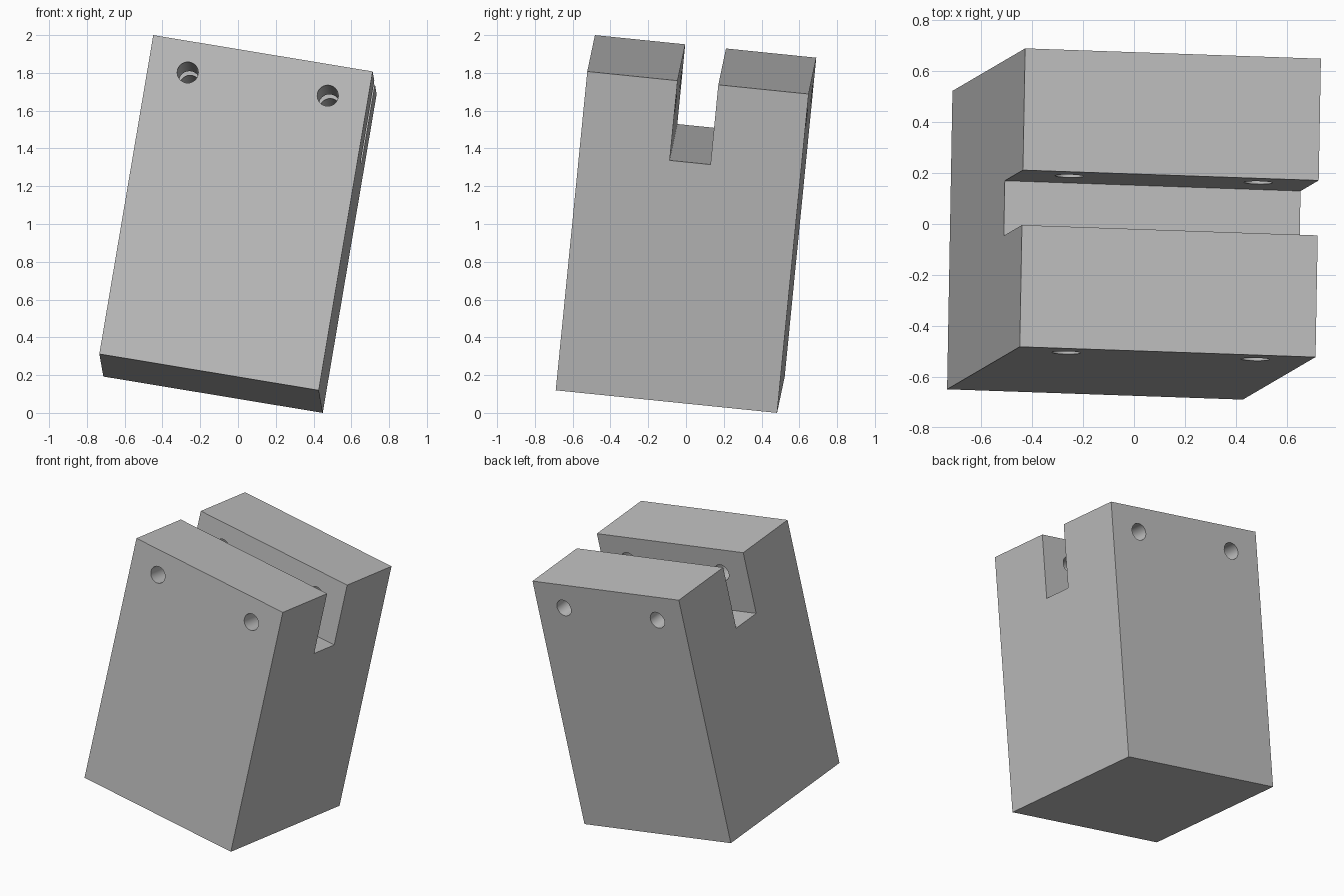
import bpy
import bmesh
from math import radians
from mathutils import Matrix

WIDTH, HEIGHT = 1.178, 1.72
SLOT_WIDTH, SLOT_DEPTH = 0.217, 0.43
HOLE_RADIUS, HOLE_X, HOLE_DROP = 0.056, 0.376, 0.166

if "Cube" in bpy.data.objects:
    bpy.data.objects.remove(bpy.data.objects["Cube"])

grey = bpy.data.materials.new("plain grey")
grey.use_nodes = True
colour = (0.52, 0.52, 0.52, 1)
grey.diffuse_color = colour
grey.node_tree.nodes["Principled BSDF"].inputs["Base Color"].default_value = colour


def make_object(name, bm):
    bmesh.ops.recalc_face_normals(bm, faces=bm.faces)
    mesh = bpy.data.meshes.new(name)
    bm.to_mesh(mesh)
    bm.free()
    mesh.materials.append(grey)
    obj = bpy.data.objects.new(name, mesh)
    bpy.context.collection.objects.link(obj)
    return obj


# Block with a slot across its top: a U profile swept along x
half, top, slot = WIDTH / 2, HEIGHT / 2, SLOT_WIDTH / 2
right_half = [(slot, top - SLOT_DEPTH), (slot, top), (half, top), (half, -top)]
profile = right_half + [(-y, z) for y, z in reversed(right_half)]
bm = bmesh.new()
face = bm.faces.new([bm.verts.new((-half, y, z)) for y, z in profile])
swept = bmesh.ops.extrude_face_region(bm, geom=[face])["geom"]
bmesh.ops.translate(bm, vec=(WIDTH, 0, 0),
                    verts=[v for v in swept if isinstance(v, bmesh.types.BMVert)])
block = make_object("slotted_block", bm)

# Two cross holes through both lugs
bm = bmesh.new()
for side in (-1, 1):
    place = Matrix.Translation((side * HOLE_X, 0, top - HOLE_DROP))
    bmesh.ops.create_cone(bm, cap_ends=True, segments=32, radius1=HOLE_RADIUS,
                          radius2=HOLE_RADIUS, depth=WIDTH * 1.2,
                          matrix=place @ Matrix.Rotation(radians(90), 4, "X"))
cutter = make_object("hole_cutter", bm)
cutter.hide_render = True

bpy.context.view_layer.objects.active = block
block.select_set(True)
cut = block.modifiers.new("holes", "BOOLEAN")
cut.operation = "DIFFERENCE"
cut.solver = "EXACT"
cut.object = cutter
bpy.ops.object.modifier_apply(modifier=cut.name)
bpy.data.objects.remove(cutter)
bpy.ops.object.shade_smooth_by_angle(angle=radians(30))

# Tilted resting pose
block.rotation_euler = (radians(-5.9), radians(9.4), radians(-2))
block.location = (0, 0, 1)
